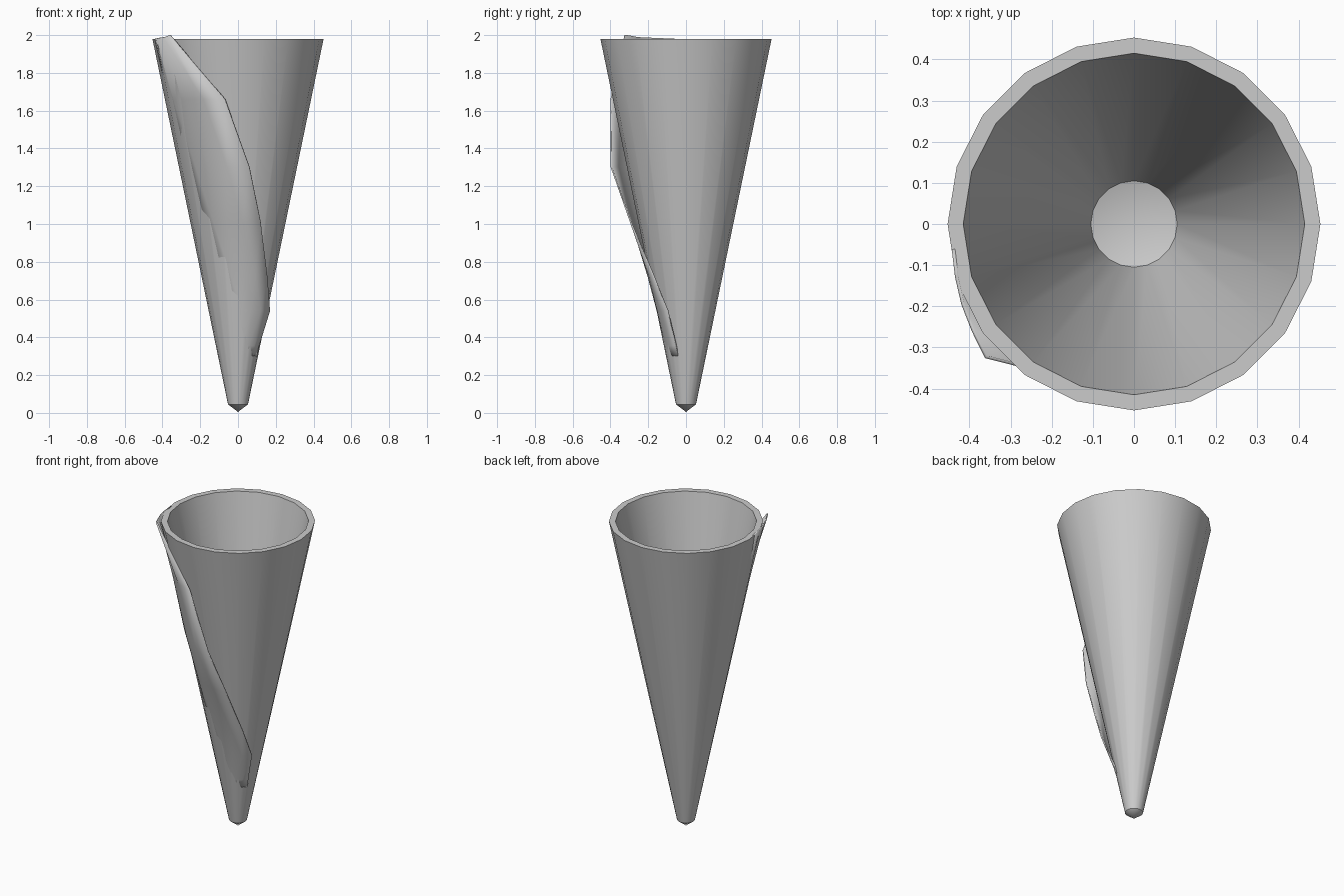
import bpy
from math import cos, sin, radians

if "Cube" in bpy.data.objects:
    bpy.data.objects.remove(bpy.data.objects["Cube"])

SIDES = 20


def cone_radius(z):
    return 0.053 + (z - 0.05) * 0.2073


def polar(r, deg, z):
    return (r * cos(radians(deg)), r * sin(radians(deg)), z)


def make_object(name, verts, faces, angle):
    mesh = bpy.data.meshes.new(name)
    mesh.from_pydata(verts, [], faces)
    mesh.update()
    obj = bpy.data.objects.new(name, mesh)
    bpy.context.collection.objects.link(obj)
    bpy.ops.object.select_all(action='DESELECT')
    obj.select_set(True)
    bpy.context.view_layer.objects.active = obj
    bpy.ops.object.shade_smooth_by_angle(angle=radians(angle))
    return obj


# Hollow cone: outer tip, outer wall, rim, inner wall, dished floor
profile = [(0.053, 0.045), (0.453, 1.98), (0.415, 1.98), (0.105, 0.48)]
verts = [(0, 0, 0.005)]
for r, z in profile:
    verts += [polar(r, 360 * i / SIDES, z) for i in range(SIDES)]
verts.append((0, 0, 0.45))
last = len(verts) - 1
faces = []
for i in range(SIDES):
    j = (i + 1) % SIDES
    faces.append((0, 1 + j, 1 + i))
    for k in range(len(profile) - 1):
        a = 1 + k * SIDES
        b = a + SIDES
        faces.append((a + i, a + j, b + j, b + i))
    top = 1 + (len(profile) - 1) * SIDES
    faces.append((top + i, top + j, last))
make_object("cone_body", verts, faces, 30)

# Wrapped flap: free edge given as (angle, radius, height), spiralling down the front
edge = [(222, 0.487, 2.0), (260, 0.406, 1.66), (278.5, 0.403, 1.30),
        (292, 0.32, 1.01), (312, 0.233, 0.72), (329.5, 0.197, 0.54),
        (334, 0.125, 0.355), (336, 0.108, 0.30)]
# Across the flap: share of the wrap angle and share of the lift off the cone
columns = [(0, 1.0), (0.25, 0.62), (0.5, 0.38), (0.75, 0.15), (1, 0)]
verts, faces = [], []
for angle, radius, z in edge:
    span = min(70, angle - 188)
    lift = radius - cone_radius(min(z, 1.98))
    for across, share in columns:
        zz = z if across == 0 else min(z, 1.98 + 0.012 * share)
        base = cone_radius(min(zz, 1.98))
        r = base + lift * share - 0.006 * across
        verts.append(polar(r, angle - span * across, zz))
n = len(columns)
for row in range(len(edge) - 1):
    for c in range(n - 1):
        a = row * n + c
        faces.append((a, a + 1, a + n + 1, a + n))
flap = make_object("wrapped_flap", verts, faces, 40)
thick = flap.modifiers.new("paper_thickness", 'SOLIDIFY')
thick.thickness = 0.008
thick.offset = -1
